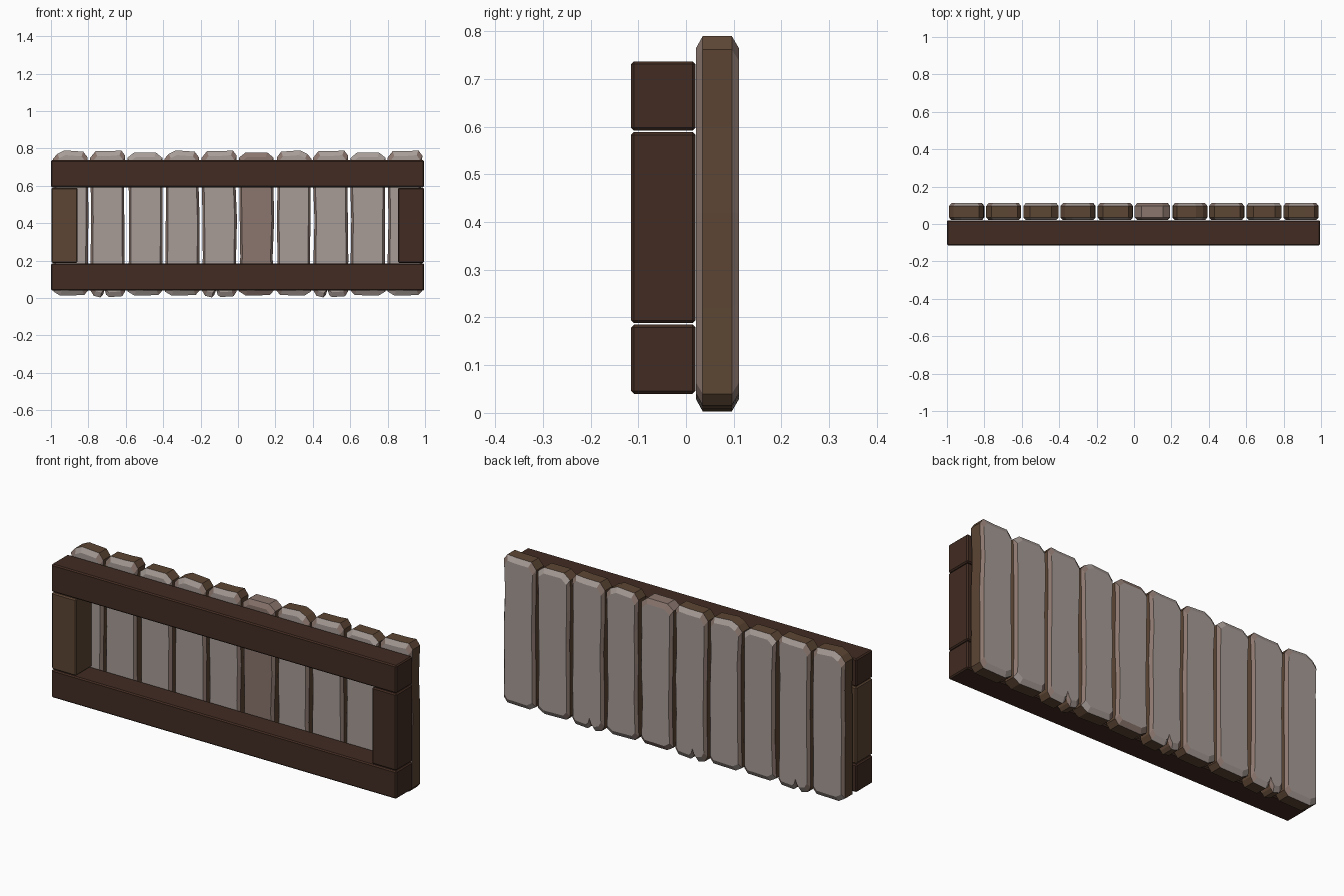
import bpy
import bmesh
import random

if "Cube" in bpy.data.objects:
    bpy.data.objects.remove(bpy.data.objects["Cube"])
random.seed(4)


def make_material(name, rgb):
    mat = bpy.data.materials.new(name)
    mat.use_nodes = True
    mat.diffuse_color = (*rgb, 1)
    mat.node_tree.nodes["Principled BSDF"].inputs["Base Color"].default_value = (*rgb, 1)
    return mat


GREY = make_material("weathered grey wood", (0.39, 0.335, 0.31))
WORN = make_material("worn pinkish wood", (0.255, 0.18, 0.155))
BROWN = make_material("brown wood", (0.107, 0.06, 0.034))
DARK = make_material("dark brown wood", (0.054, 0.025, 0.016))


def finish(name, bm, mats):
    bmesh.ops.recalc_face_normals(bm, faces=bm.faces)
    mesh = bpy.data.meshes.new(name)
    bm.to_mesh(mesh)
    bm.free()
    for mat in mats:
        mesh.materials.append(mat)
    obj = bpy.data.objects.new(name, mesh)
    bpy.context.collection.objects.link(obj)
    return obj


# Frame beams: boxes with a thin bevelled edge
def beam(name, x0, x1, z0, z1, mat):
    bm = bmesh.new()
    bmesh.ops.create_cube(bm, size=1)
    for v in bm.verts:
        v.co.x = x0 if v.co.x < 0 else x1
        v.co.y = -0.115 if v.co.y < 0 else 0.02
        v.co.z = z0 if v.co.z < 0 else z1
    obj = finish(name, bm, [mat])
    bevel = obj.modifiers.new("Bevel", "BEVEL")
    bevel.width = 0.006
    bevel.segments = 1


beam("bottom_rail", -1, 0.995, 0.04, 0.185, DARK)
beam("top_rail", -1, 0.995, 0.592, 0.737, DARK)
beam("right_post", -0.998, -0.857, 0.188, 0.589, BROWN)
beam("left_post", 0.855, 0.995, 0.188, 0.589, DARK)

# Plank ends: x as a share of the half width, z as a height
TOPS = {
    "peaked": [(-1, 0.745), (-0.75, 0.772), (-0.35, 0.79), (0.7, 0.783), (0.95, 0.752)],
    "square": [(-1, 0.75), (-0.7, 0.785), (0.2, 0.786), (0.75, 0.79), (0.97, 0.762)],
    "round": [(-1, 0.75), (-0.62, 0.778), (0.6, 0.779), (0.97, 0.75)],
}
BOTTOM = [(0.97, 0.04), (0.75, 0.016), (-0.6, 0.013), (-0.98, 0.035)]
SPLIT = [(0.97, 0.035), (0.8, 0.01), (0.05, 0.005), (-0.1, 0.018), (-0.18, 0.045),
         (-0.28, 0.018), (-0.42, 0.003), (-0.8, 0.012), (-0.98, 0.04)]


def plank(index, top, mirrored):
    centre = -0.894 + index * 0.1986
    half = 0.095
    side_heights = (0.6, 0.42, 0.22)
    right = [(1 - random.uniform(0, 0.1), z) for z in side_heights]
    left = [(-1 + random.uniform(0, 0.1), z) for z in reversed(side_heights)]
    outline = TOPS[top] + right + (SPLIT if index % 3 == 1 else BOTTOM) + left
    flip = -1 if mirrored else 1

    # Four rings: inset front, full, full, inset back
    bm = bmesh.new()
    rings = []
    for y, sx, sz in ((0.021, 0.87, 0.935), (0.035, 1, 1), (0.096, 1, 1), (0.111, 0.87, 0.935)):
        rings.append([bm.verts.new((centre + flip * x * half * sx, y, 0.4 + (z - 0.4) * sz))
                      for x, z in outline])
    bm.faces.new(rings[0])
    bm.faces.new(rings[-1])
    n = len(outline)
    for a, b in zip(rings, rings[1:]):
        for i in range(n):
            j = (i + 1) % n
            bm.faces.new((a[i], a[j], b[j], b[i]))
    bmesh.ops.recalc_face_normals(bm, faces=bm.faces)

    # Grey broad faces and end bevels, worn long bevels, brown sawn edges
    worn_plank = index == 5
    for f in bm.faces:
        nrm = f.normal
        if abs(nrm.y) > 0.95:
            f.material_index = 1 if worn_plank and nrm.y < 0 else 0
        elif abs(nrm.y) > 0.1:
            f.material_index = 1 if abs(nrm.x) > abs(nrm.z) or worn_plank else 0
        else:
            f.material_index = 1 if worn_plank and nrm.z > 0.3 else 2
    finish(f"plank_{index + 1}", bm, [GREY, WORN, BROWN])


STYLES = [("peaked", 0), ("square", 0), ("round", 0), ("peaked", 0), ("square", 0),
          ("round", 0), ("peaked", 1), ("square", 0), ("round", 1), ("square", 0)]
for index, (top, mirrored) in enumerate(STYLES):
    plank(index, top, mirrored)
